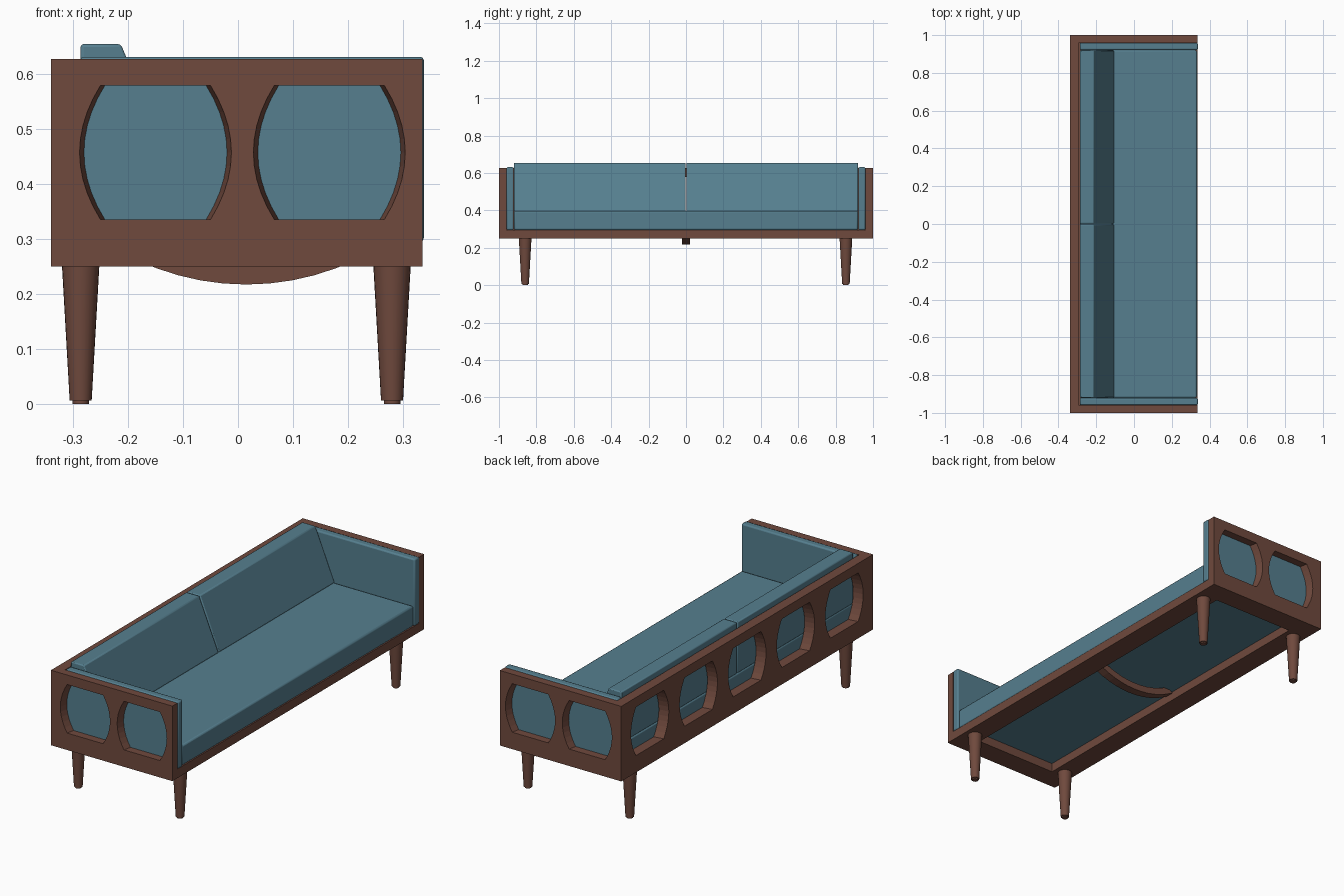
import bpy, bmesh, math
from mathutils import Matrix, Vector

cube = bpy.data.objects.get("Cube")
if cube:
    bpy.data.objects.remove(cube, do_unlink=True)


def material(name, rgb):
    m = bpy.data.materials.new(name)
    m.use_nodes = True
    m.diffuse_color = (*rgb, 1)
    m.node_tree.nodes["Principled BSDF"].inputs["Base Color"].default_value = (*rgb, 1)
    return m


WOOD = material("walnut brown", (0.16, 0.067, 0.047))
FABRIC = material("teal fabric", (0.092, 0.212, 0.275))


def make(name, bm, mat, bevel=0, smooth=False):
    bmesh.ops.recalc_face_normals(bm, faces=bm.faces)
    me = bpy.data.meshes.new(name)
    bm.to_mesh(me)
    bm.free()
    me.materials.append(mat)
    ob = bpy.data.objects.new(name, me)
    bpy.context.collection.objects.link(ob)
    if bevel:
        mod = ob.modifiers.new("soft_edges", 'BEVEL')
        mod.width, mod.segments = bevel, 2
    if smooth:
        select(ob)
        bpy.ops.object.shade_smooth_by_angle(angle=math.radians(35))
    return ob


def select(ob):
    bpy.ops.object.select_all(action='DESELECT')
    ob.select_set(True)
    bpy.context.view_layer.objects.active = ob


def box(name, lo, hi, mat, bevel=0):
    bm = bmesh.new()
    lo, hi = Vector(lo), Vector(hi)
    size = Matrix.Diagonal((*(hi - lo), 1))
    bmesh.ops.create_cube(bm, size=1, matrix=Matrix.Translation((lo + hi) / 2) @ size)
    return make(name, bm, mat, bevel, smooth=bevel > 0)


def loft(bm, start, end):
    """Closed solid between two matching outlines."""
    a = [bm.verts.new(p) for p in start]
    b = [bm.verts.new(p) for p in end]
    bm.faces.new(a)
    bm.faces.new(b[::-1])
    for i in range(len(a)):
        j = (i + 1) % len(a)
        bm.faces.new((a[i], b[i], b[j], a[j]))


# Barrel-shaped opening outline: flat top and bottom, bowed sides
HOLE_Z, HOLE_H = 0.457, 0.122


def barrel(centre, flat, bow, steps=10):
    pts = []
    for side in (1, -1):
        for i in range(steps + 1):
            t = side * (2 * i / steps - 1)
            pts.append((centre + side * (flat + bow * (1 - t * t)), HOLE_Z + HOLE_H * t))
    return pts


def cut_openings(panel, centres, flat, bow, thick, place):
    """Cut openings that narrow slightly towards the inner face."""
    bm = bmesh.new()
    for c in centres:
        rings = []
        for d in (-0.01, thick + 0.01):
            taper = 0.008 * d / thick
            rings.append([place(u, d, z) for u, z in barrel(c, flat - taper, bow)])
        loft(bm, *rings)
    cutter = make("opening_cutter", bm, WOOD)
    cutter.hide_render = True
    mod = panel.modifiers.new("openings", 'BOOLEAN')
    mod.operation, mod.solver, mod.object = 'DIFFERENCE', 'EXACT', cutter
    select(panel)
    bpy.ops.object.modifier_apply(modifier=mod.name)
    bpy.data.objects.remove(cutter, do_unlink=True)


# Wooden shell: two ends and a long back
for s, side in ((-1, "front"), (1, "rear")):
    ya, yb = sorted((s, s * 0.96))
    end = box(side + "_end_panel", (-0.34, ya, 0.25), (0.335, yb, 0.627), WOOD)
    cut_openings(end, (-0.15, 0.166), 0.1, 0.038, 0.04,
                 lambda u, d, z: (u, s * (1 - d), z))
back = box("back_panel", (-0.34, -0.96, 0.25), (-0.29, 0.96, 0.627), WOOD)
cut_openings(back, [0.386 * i for i in range(-2, 3)], 0.11, 0.04, 0.05,
             lambda u, d, z: (-0.34 + d, u, z))

# Base frame under the cushions
box("front_rail", (0.225, -0.96, 0.25), (0.335, 0.96, 0.295), WOOD)
box("back_rail", (-0.29, -0.96, 0.25), (-0.23, 0.96, 0.295), WOOD)
for s, side in ((-1, "front"), (1, "rear")):
    ya, yb = sorted((s * 0.96, s * 0.89))
    box(side + "_cross_rail", (-0.23, ya, 0.25), (0.225, yb, 0.295), WOOD)

# Bowed brace in the middle of the base
bm = bmesh.new()
radius, n = 0.465, 12
arc = [math.radians(-31 + 62 * i / n) for i in range(n + 1)]
outline = [(0.015 + r * math.sin(a), 0.217 + radius - r * math.cos(a))
           for r, angles in ((radius, arc), (radius - 0.034, arc[::-1])) for a in angles]
outline = [(x, min(z, 0.294)) for x, z in outline]
loft(bm, [(x, -0.022, z) for x, z in outline], [(x, 0.022, z) for x, z in outline])
make("centre_brace", bm, WOOD)

# Tapered legs with a small foot
for x, xs in ((-0.286, "back"), (0.28, "front")):
    for y, ys in ((-0.86, "right"), (0.855, "left")):
        bm = bmesh.new()
        for r_low, r_top, z0, z1 in ((0.02, 0.034, 0.006, 0.252), (0.015, 0.015, 0, 0.006)):
            bmesh.ops.create_cone(bm, cap_ends=True, segments=24, radius1=r_low, radius2=r_top,
                                  depth=z1 - z0, matrix=Matrix.Translation((x, y, (z0 + z1) / 2)))
        make(f"{xs}_{ys}_leg", bm, WOOD, smooth=True)

# Cushions
box("seat_cushion", (-0.287, -0.92, 0.295), (0.333, 0.92, 0.397), FABRIC, 0.008)
for s, side in ((-1, "front"), (1, "rear")):
    ya, yb = sorted((s * 0.959, s * 0.921))
    box(side + "_arm_cushion", (-0.287, ya, 0.295), (0.338, yb, 0.631), FABRIC, 0.007)
    bm = bmesh.new()
    profile = [(-0.286, 0.396), (-0.105, 0.396), (-0.213, 0.654), (-0.286, 0.654)]
    loft(bm, [(x, s * 0.002, z) for x, z in profile], [(x, s * 0.92, z) for x, z in profile])
    make(side + "_back_cushion", bm, FABRIC, 0.005, smooth=True)
